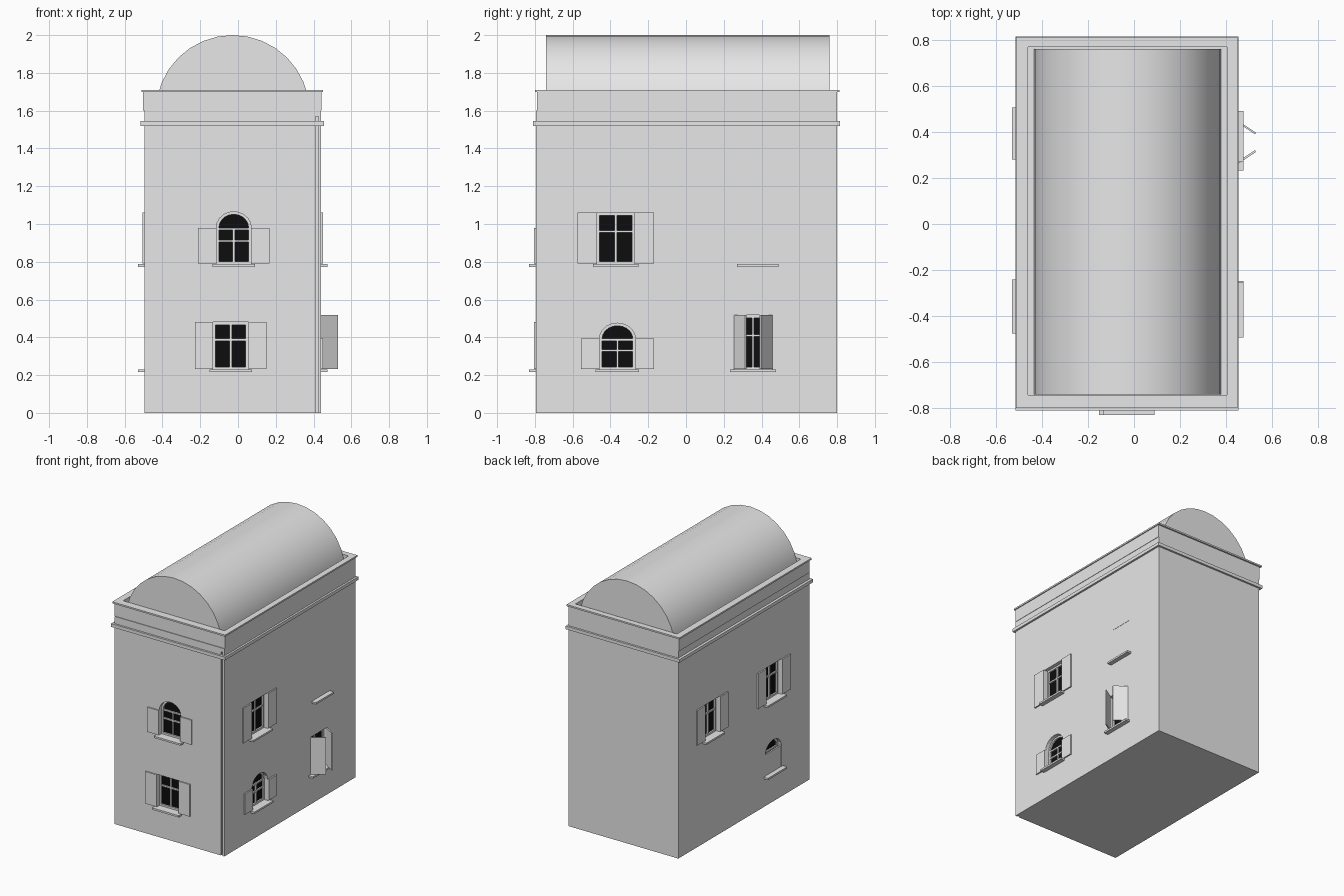
import bpy, bmesh, math

if "Cube" in bpy.data.objects:
    bpy.data.objects.remove(bpy.data.objects["Cube"])


def material(name, value):
    m = bpy.data.materials.new(name)
    m.use_nodes = True
    colour = (value, value, value, 1)
    m.diffuse_color = colour
    m.node_tree.nodes["Principled BSDF"].inputs["Base Color"].default_value = colour
    return m


grey = material("plaster grey", 0.8)
black = material("window black", 0.004)

# Wall planes and the frames that map (across, up, outward) to space
X0, X1, Y0, Y1 = -0.495, 0.44, -0.795, 0.80
FRAMES = {
    "front": lambda a, b, d: (a, Y0 - d, b),
    "right": lambda a, b, d: (X1 + d, a, b),
    "left": lambda a, b, d: (X0 - d, a, b),
    "plan": lambda a, b, d: (a, b, d),
    "section": lambda a, b, d: (a, d, b),
}


def prism(name, frame, outline, d0, d1, mat=grey, hole=None):
    """Extrude an outline from depth d0 to d1, optionally with a matching hole."""
    bm = bmesh.new()
    place = FRAMES[frame]

    def loops(points):
        return [[bm.verts.new(place(a, b, d)) for a, b in points] for d in (d0, d1)]

    low, high = loops(outline)
    n = len(outline)
    bands = [(low, high)]
    if hole:
        in_low, in_high = loops(hole)
        bands += [(in_low, in_high), (low, in_low), (high, in_high)]
    else:
        bm.faces.new(low)
        bm.faces.new(high)
    for p, q in bands:
        for i in range(n):
            j = (i + 1) % n
            bm.faces.new((p[i], p[j], q[j], q[i]))
    bmesh.ops.recalc_face_normals(bm, faces=bm.faces)
    mesh = bpy.data.meshes.new(name)
    bm.to_mesh(mesh)
    bm.free()
    mesh.materials.append(mat)
    ob = bpy.data.objects.new(name, mesh)
    bpy.context.collection.objects.link(ob)
    return ob


def rect(a0, a1, b0, b1):
    return [(a0, b0), (a1, b0), (a1, b1), (a0, b1)]


def arched(a0, a1, b0, spring, top, steps=10):
    """Rectangle with a round head; a plain rectangle if spring equals top."""
    if spring == top:
        return rect(a0, a1, b0, top)
    mid, half = (a0 + a1) / 2, (a1 - a0) / 2
    arc = [(mid + half * math.cos(math.pi * i / steps),
            spring + (top - spring) * math.sin(math.pi * i / steps))
           for i in range(steps + 1)]
    return [(a0, b0), (a1, b0)] + arc


def cut(target, cutter):
    mod = target.modifiers.new("opening", "BOOLEAN")
    mod.operation = "DIFFERENCE"
    mod.solver = "EXACT"
    mod.object = cutter
    bpy.context.view_layer.objects.active = target
    bpy.ops.object.modifier_apply(modifier=mod.name)
    bpy.data.objects.remove(cutter)


# Main block with a narrow groove beside the front corner
body = prism("house_body", "plan", rect(X0, X1, Y0, Y1), 0, 1.6)
cut(body, prism("groove_cutter", "front", rect(0.41, 0.425, -0.1, 1.57), -0.015, 0.1))

# Cornice, parapet and coping
prism("cornice_band", "plan", rect(-0.515, 0.455, -0.81, 0.815), 1.52, 1.545)
inner = rect(-0.46, 0.405, -0.742, 0.768)
prism("parapet", "plan", rect(-0.502, 0.443, -0.79, 0.80), 1.6, 1.698, hole=inner)
prism("coping", "plan", rect(-0.512, 0.45, -0.80, 0.812), 1.698, 1.71, hole=inner)

# Barrel roof
radius, steps = 0.407, 16
arc = [(-0.028 + radius * math.cos(math.pi * i / steps),
        1.593 + radius * math.sin(math.pi * i / steps)) for i in range(steps + 1)]
roof = prism("barrel_roof", "section", arc, -0.741, 0.76)
bpy.ops.object.select_all(action="DESELECT")
roof.select_set(True)
bpy.context.view_layer.objects.active = roof
bpy.ops.object.shade_smooth_by_angle(angle=math.radians(30))


def window(name, wall, a0, a1, z0, spring, top, bar, style):
    """Recess, glass, frame, glazing bars, sill and shutters of one window."""
    shape = arched(a0, a1, z0, spring, top)
    mid, rail = (a0 + a1) / 2, 0.006
    cut(body, prism("cutter", wall, shape, -0.045, 0.05))
    prism(name + "_sill", wall, rect(a0 - 0.02, a1 + 0.02, z0 - 0.014, z0), -0.04, 0.035)
    prism(name + "_glass", wall, shape, -0.044, -0.04, black)

    # Casement frame and bars
    w = 0.014
    opening = arched(a0 + w, a1 - w, z0 + w, spring - (w if spring == top else 0), top - w)
    prism(name + "_frame", wall, shape, -0.042, -0.028, hole=opening)
    prism(name + "_mullion", wall, rect(mid - rail, mid + rail, z0, spring), -0.042, -0.03)
    for i, z in enumerate({bar, spring - rail}):
        prism(f"{name}_bar_{i}", wall, rect(a0, a1, z - rail, z + rail), -0.042, -0.03)

    # Shutters: folded back, closed or ajar
    width = (a1 - a0) / 2 + 0.003
    if style == "folded":
        prism(name + "_shutter_a", wall, rect(a0 - width, a0, z0 + 0.003, spring), 0, 0.01)
        prism(name + "_shutter_b", wall, rect(a1, a1 + width, z0 + 0.003, spring), 0, 0.01)
    elif style == "closed":
        prism(name + "_shutter_a", wall, rect(a0, mid, z0, spring), -0.014, -0.002)
        prism(name + "_shutter_b", wall, rect(mid, a1, z0, spring), -0.014, -0.002)
    else:
        for side, hinge, s in (("a", a0, 1), ("b", a1, -1)):
            tip = hinge + s * 0.06
            leaf = [(X1, hinge), (X1 + 0.09, tip), (X1 + 0.086, tip + s * 0.008),
                    (X1 - 0.004, hinge + s * 0.008)]
            prism(f"{name}_shutter_{side}", "plan", leaf, z0 + 0.003, spring)


window("front_upper", "front", -0.115, 0.07, 0.787, 0.98, 1.065, 0.91, "folded")
window("front_lower", "front", -0.132, 0.055, 0.23, 0.48, 0.48, 0.387, "folded")
window("right_upper", "right", -0.472, -0.272, 0.787, 1.06, 1.06, 0.96, "folded")
window("right_lower", "right", -0.458, -0.268, 0.23, 0.393, 0.475, 0.33, "folded")
window("right_rear_upper", "right", 0.29, 0.47, 0.787, 1.055, 1.055, 0.96, "closed")
window("right_rear_lower", "right", 0.253, 0.457, 0.23, 0.517, 0.517, 0.41, "ajar")
window("left_upper", "left", -0.455, -0.26, 0.787, 1.06, 1.06, 0.96, "folded")
window("left_rear_upper", "left", 0.30, 0.485, 0.787, 1.06, 1.06, 0.96, "folded")
window("left_lower", "left", -0.455, -0.26, 0.23, 0.393, 0.475, 0.33, "closed")
